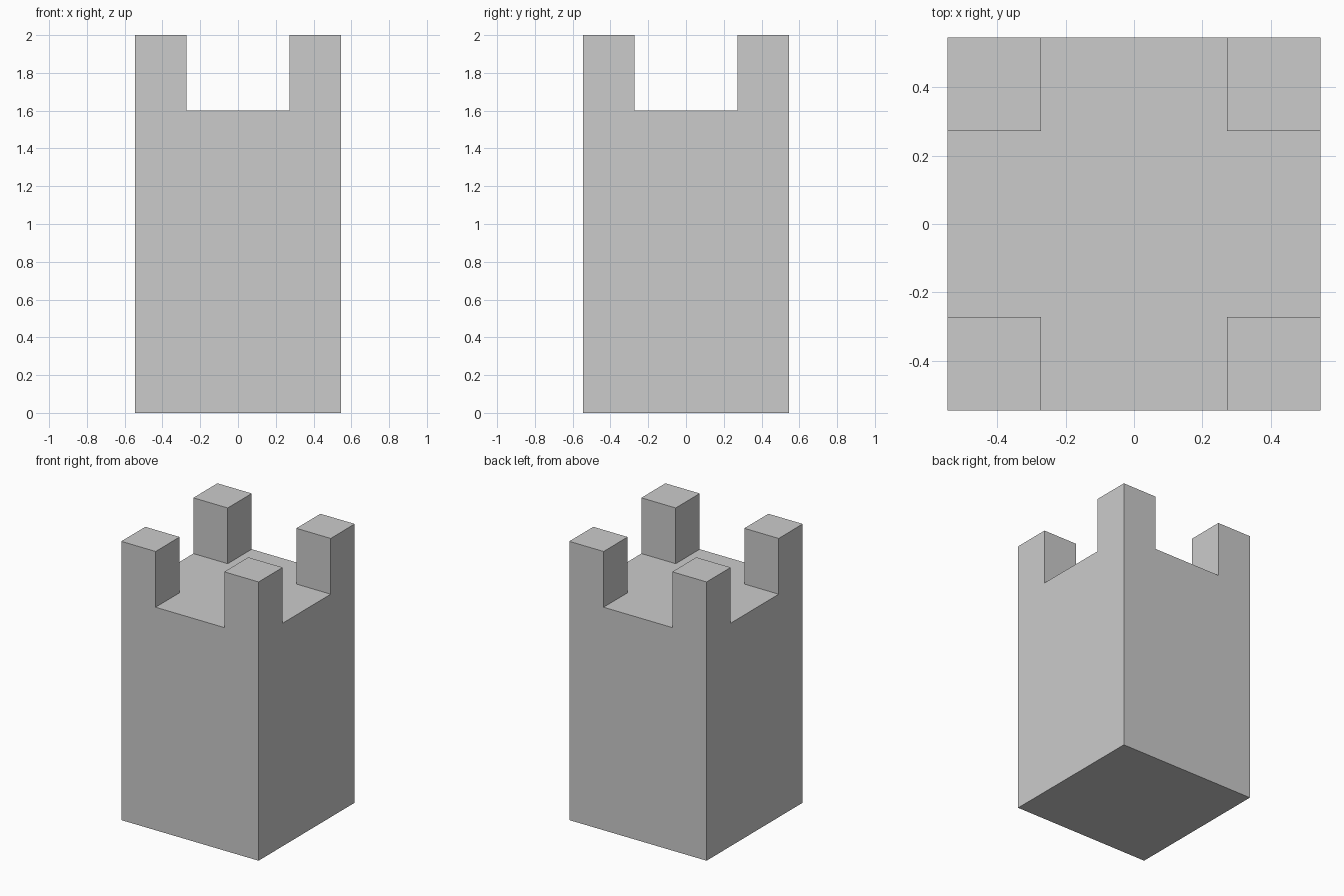
import bpy
import bmesh
from mathutils import Matrix, Vector

if "Cube" in bpy.data.objects:
    bpy.data.objects.remove(bpy.data.objects["Cube"])

HALF = 0.545      # half width of the tower
INNER = HALF / 2  # half width of the notches and shaft
FLOOR = 1.6       # height of the wall walk
MERLON = 0.4      # height of the corner posts
SHAFT = 0.4       # depth of the central recess


def push_face(bm, face, dz):
    """Extrude one face vertically."""
    out = bmesh.ops.extrude_face_region(bm, geom=[face])
    verts = [g for g in out["geom"] if isinstance(g, bmesh.types.BMVert)]
    bmesh.ops.translate(bm, verts=verts, vec=(0, 0, dz))


bm = bmesh.new()

# Tower body
bmesh.ops.create_cube(bm, size=1, matrix=Matrix.Translation((0, 0, FLOOR / 2))
                      @ Matrix.Diagonal((2 * HALF, 2 * HALF, FLOOR, 1)))

# Split the top into a 3 x 3 layout
for axis in (Vector((1, 0, 0)), Vector((0, 1, 0))):
    for side in (-1, 1):
        top = [f for f in bm.faces if f.calc_center_median().z > FLOOR - 1e-4]
        geom = set(top)
        for f in top:
            geom.update(f.edges, f.verts)
        bmesh.ops.bisect_plane(bm, geom=list(geom), dist=1e-5,
                               plane_co=axis * side * INNER, plane_no=axis)

# Raise the corner posts and sink the central shaft
top = [f for f in bm.faces if f.calc_center_median().z > FLOOR - 1e-4]
centres = [(f, f.calc_center_median()) for f in top]
for face, c in centres:
    if abs(c.x) > INNER and abs(c.y) > INNER:
        push_face(bm, face, MERLON)
    elif abs(c.x) < INNER and abs(c.y) < INNER:
        push_face(bm, face, -SHAFT)

# Merge coplanar post and body walls
bmesh.ops.dissolve_limit(bm, angle_limit=0.01, verts=bm.verts[:], edges=bm.edges[:])
bmesh.ops.recalc_face_normals(bm, faces=bm.faces[:])

mesh = bpy.data.meshes.new("castle_tower")
bm.to_mesh(mesh)
bm.free()
bpy.context.collection.objects.link(bpy.data.objects.new("castle_tower", mesh))
